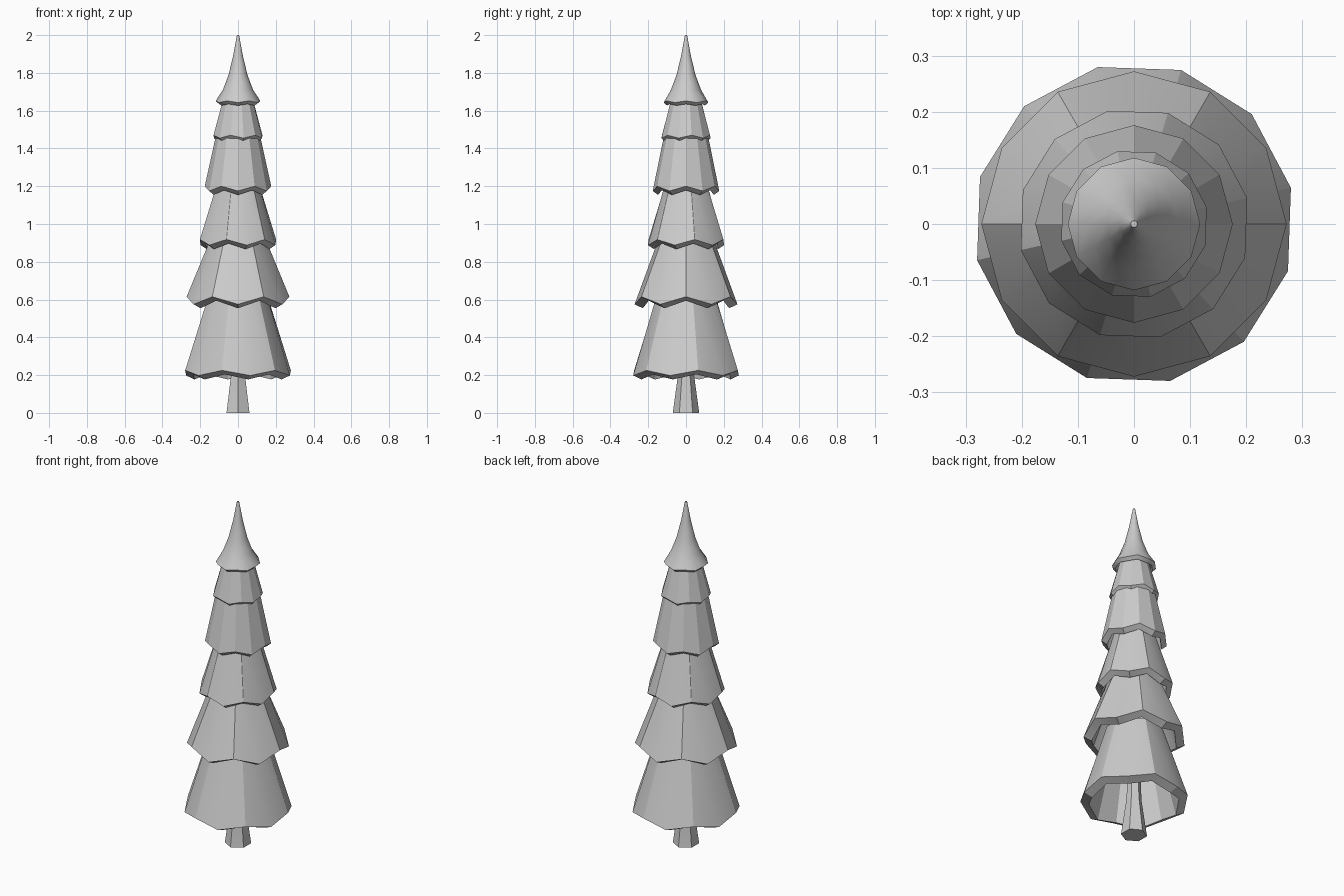
import bpy, bmesh
from math import sin, cos, radians

if "Cube" in bpy.data.objects:
    bpy.data.objects.remove(bpy.data.objects["Cube"])


def loft(name, rings, sides, turn, cap=False, closed=False, angle=25):
    """Skin a stack of rings; ring = (radius, z at even corners, z at odd corners)."""
    bm = bmesh.new()
    loops = []
    for r, z_even, z_odd in rings:
        loop = []
        for i in range(sides):
            a = radians(turn + 360 * i / sides)
            loop.append(bm.verts.new((r * cos(a), r * sin(a), z_odd if i % 2 else z_even)))
        loops.append(loop)
    pairs = list(zip(loops, loops[1:]))
    if closed:
        pairs.append((loops[-1], loops[0]))
    for a, b in pairs:
        for i in range(sides):
            j = (i + 1) % sides
            bm.faces.new((a[i], a[j], b[j], b[i]))
    if cap:
        bm.faces.new(loops[0][::-1])
        bm.faces.new(loops[-1])
    bmesh.ops.recalc_face_normals(bm, faces=bm.faces)
    mesh = bpy.data.meshes.new(name)
    bm.to_mesh(mesh)
    bm.free()
    obj = bpy.data.objects.new(name, mesh)
    bpy.context.collection.objects.link(obj)
    bpy.ops.object.select_all(action='DESELECT')
    obj.select_set(True)
    bpy.context.view_layer.objects.active = obj
    bpy.ops.object.shade_smooth_by_angle(angle=radians(angle))
    return obj


# Trunk: tapered hexagon
loft("trunk", [(0.07, 0, 0), (0.04, 0.22, 0.22), (0.03, 0.6, 0.6)], 6, 30, cap=True)

# Branch tiers: hollow zigzag skirts (rim radius, high z, low z, top radius, top z, turn)
tiers = [
    (0.287, 0.225, 0.198, 0.157, 0.63, 13),
    (0.272, 0.615, 0.575, 0.142, 0.93, 0),
    (0.207, 0.918, 0.888, 0.112, 1.22, 13),
    (0.176, 1.200, 0.0 + 1.175, 0.112, 1.49, 0),
    (0.133, 1.470, 1.455, 0.078, 1.67, 13),
]
for n, (r, hi, lo, rt, zt, turn) in enumerate(tiers, 1):
    inner, drop = r * 0.84, 0.021
    loft(f"branch_tier_{n}", [
        (rt, zt, zt), (r, hi, lo),
        (inner, hi - drop, lo - drop), (rt * 0.85, zt - 0.03, zt - 0.03),
    ], 12, turn, closed=True)

# Treetop: concave flared cone with a zigzag rim
loft("treetop", [
    (0.006, 2.0, 2.0), (0.026, 1.89, 1.89), (0.05, 1.79, 1.79), (0.08, 1.71, 1.71),
    (0.118, 1.652, 1.643), (0.1, 1.635, 1.627), (0.065, 1.69, 1.69),
], 12, 0, cap=True, angle=40)
